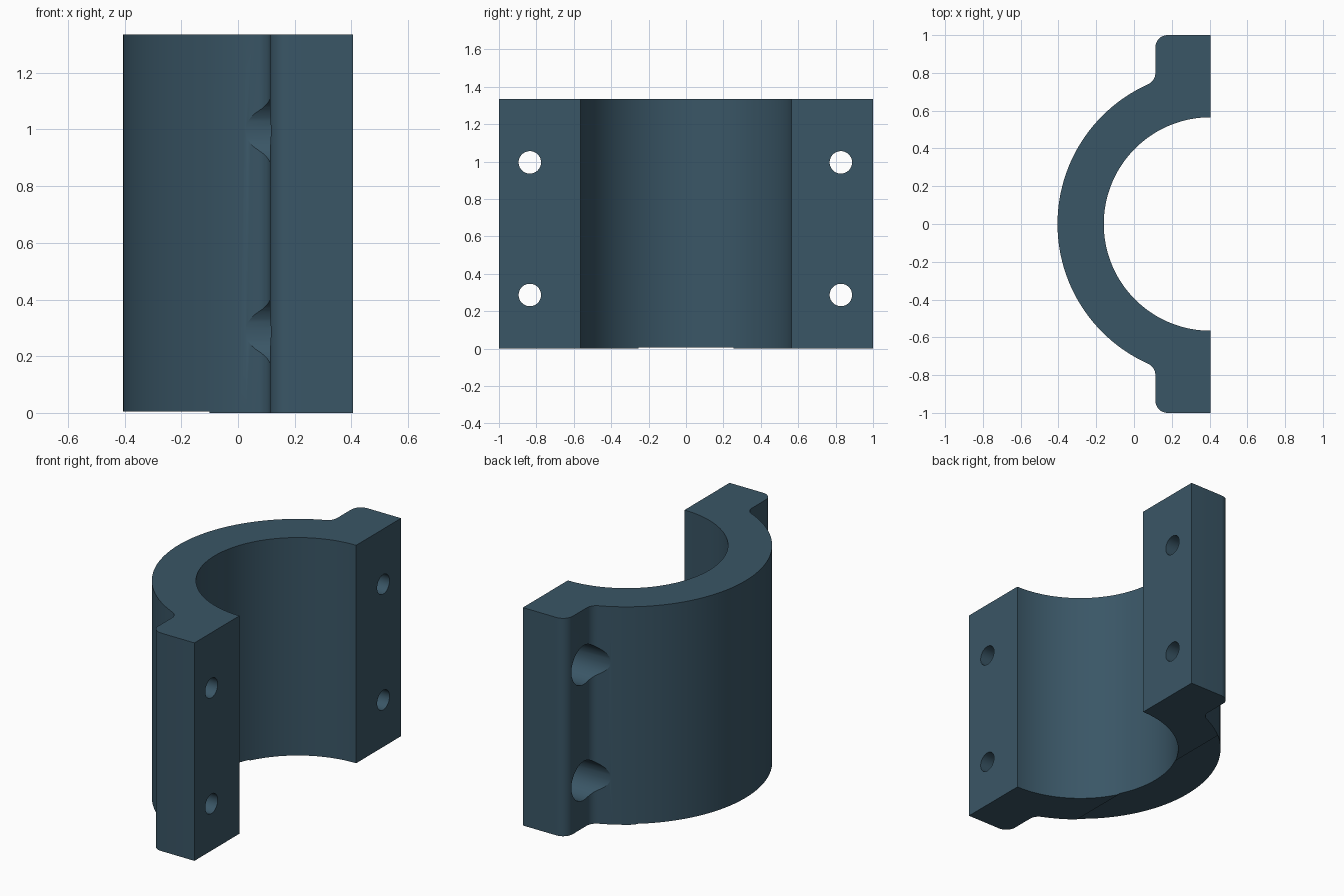
import bpy, bmesh, math
from mathutils import Matrix

if "Cube" in bpy.data.objects:
    bpy.data.objects.remove(bpy.data.objects["Cube"])

CX, R_IN, R_OUT = 0.405, 0.565, 0.81     # bore axis x, inner and outer radius
FACE, FIL, TOP = 0.113, 0.065, 1.335     # flange back plane, fillet radius, height

steel = bpy.data.materials.new("blue grey steel")
steel.diffuse_color = (0.042, 0.093, 0.133, 1)
steel.use_nodes = True
steel.node_tree.nodes["Principled BSDF"].inputs["Base Color"].default_value = steel.diffuse_color


def arc(cx, cy, r, a0, a1, n):
    return [(cx + r * math.cos(a0 + (a1 - a0) * i / n),
             cy + r * math.sin(a0 + (a1 - a0) * i / n)) for i in range(n + 1)]


def finish(name, bm):
    bmesh.ops.recalc_face_normals(bm, faces=bm.faces)
    me = bpy.data.meshes.new(name)
    bm.to_mesh(me)
    bm.free()
    ob = bpy.data.objects.new(name, me)
    bpy.context.collection.objects.link(ob)
    me.materials.append(steel)
    return ob


def cylinder_x(bm, r, x0, x1, y, z):
    m = Matrix.Translation(((x0 + x1) / 2, y, z)) @ Matrix.Rotation(math.pi / 2, 4, 'Y')
    bmesh.ops.create_cone(bm, cap_ends=True, segments=48, radius1=r, radius2=r,
                          depth=x1 - x0, matrix=m)


def cut(ob, name, bm):
    cutter = finish(name, bm)
    cutter.hide_render = True
    mod = ob.modifiers.new(name, 'BOOLEAN')
    mod.operation, mod.solver, mod.object = 'DIFFERENCE', 'EXACT', cutter
    bpy.context.view_layer.objects.active = ob
    bpy.ops.object.modifier_apply(modifier=name)
    bpy.data.objects.remove(cutter)


# Half clamp profile: flange, rounded corner, concave fillet, outer arc
fx = FACE - FIL
fy = math.sqrt((R_OUT + FIL) ** 2 - (CX - fx) ** 2)
a = math.atan2(fy, CX - fx)              # where the fillet meets the outer arc
half = [(CX, 1.0)]
half += arc(FACE + FIL, 1 - FIL, FIL, math.pi / 2, math.pi, 8)
half += arc(fx, fy, FIL, 0, -a, 8)
outer = arc(CX, 0, R_OUT, math.pi - a, math.pi + a, 72)[1:-1]
lower = [(x, -y) for x, y in reversed(half)]
inner = arc(CX, 0, R_IN, 1.5 * math.pi, 0.5 * math.pi, 72)
profile = half + outer + lower + inner

bm = bmesh.new()
base = bm.faces.new([bm.verts.new((x, y, 0)) for x, y in profile])
ext = bmesh.ops.extrude_face_region(bm, geom=[base])
bmesh.ops.translate(bm, vec=(0, 0, TOP),
                    verts=[v for v in ext["geom"] if isinstance(v, bmesh.types.BMVert)])
clamp = finish("half_clamp", bm)

# Bolt holes with deep counterbores on the back
holes = [(y, z) for y in (-0.835, 0.828) for z in (0.287, 0.996)]
bm = bmesh.new()
for y, z in holes:
    cylinder_x(bm, 0.119, -0.3, 0.28, y, z)
cut(clamp, "counterbores", bm)
bm = bmesh.new()
for y, z in holes:
    cylinder_x(bm, 0.06, 0.2, 0.6, y, z)
cut(clamp, "bolt_holes", bm)

# Shallow relief under the crown of the arc
bm = bmesh.new()
bmesh.ops.create_cube(bm, size=1, matrix=Matrix.Translation((-0.6, 0, -0.045))
                      @ Matrix.Diagonal((1, 3, 0.1, 1)))
cut(clamp, "bottom_relief", bm)

bpy.ops.object.select_all(action='DESELECT')
clamp.select_set(True)
bpy.context.view_layer.objects.active = clamp
bpy.ops.object.shade_smooth_by_angle(angle=math.radians(30))
